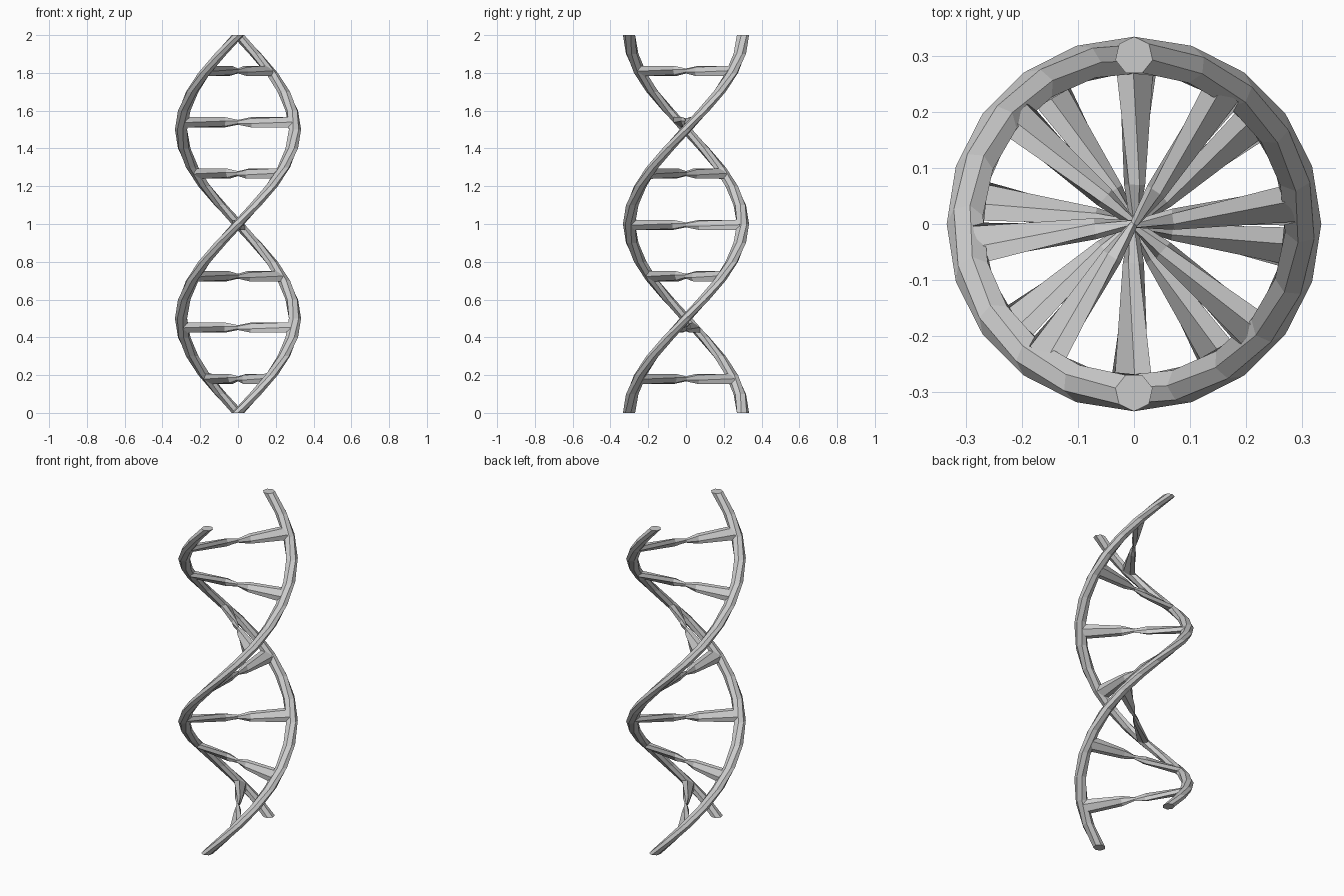
import bpy, bmesh
from math import sin, cos, pi
from mathutils import Vector

if "Cube" in bpy.data.objects:
    bpy.data.objects.remove(bpy.data.objects["Cube"])

R, TUBE, HEIGHT, STEPS = 0.30, 0.034, 2.0, 20


def radial(a):
    return Vector((cos(a), sin(a), 0)), Vector((-sin(a), cos(a), 0))


def loft(bm, rings, cap_start, cap_end):
    loops = [[bm.verts.new(p) for p in ring] for ring in rings]
    n = len(loops[0])
    for a, b in zip(loops, loops[1:]):
        for i in range(n):
            j = (i + 1) % n
            bm.faces.new((a[i], a[j], b[j], b[i]))
    if cap_start:
        bm.faces.new(loops[0][::-1])
    if cap_end:
        bm.faces.new(loops[-1])


def finish(bm, name):
    bmesh.ops.remove_doubles(bm, verts=bm.verts, dist=1e-5)
    bmesh.ops.recalc_face_normals(bm, faces=bm.faces)
    mesh = bpy.data.meshes.new(name)
    bm.to_mesh(mesh)
    bm.free()
    ob = bpy.data.objects.new(name, mesh)
    bpy.context.collection.objects.link(ob)


# Two strands: a horizontal seven-sided section swept one full turn upward
for k in range(2):
    rings = []
    for s in range(STEPS + 1):
        out, tan = radial(pi / 2 + k * pi + 2 * pi * s / STEPS)
        base = out * R + Vector((0, 0, HEIGHT * s / STEPS))
        rings.append([base + TUBE * (out * cos(2 * pi * i / 7) + tan * sin(2 * pi * i / 7))
                      for i in range(7)])
    bm = bmesh.new()
    loft(bm, rings, True, True)
    finish(bm, f"strand_{k + 1}")

# Rung sections: distance from axis, long axis (tangent, up), short axis (tangent, up)
SECTIONS = [
    (0.00, (0.000, 0.013), (0.008, 0.000)),
    (0.07, (0.010, 0.027), (0.016, -0.008)),
    (0.285, (0.037, 0.027), (0.014, -0.017)),
]

# Rungs: two mirrored halves, pinched in the middle and tilting to follow the strands
for r in range(7):
    z = 0.18 + r * 0.2717
    bm = bmesh.new()
    for half in range(2):
        out, tan = radial(pi / 2 + pi * z + half * pi)
        rings = []
        for d, m, n in SECTIONS:
            ring = []
            for i in range(6):
                c, s = cos(pi * i / 3), sin(pi * i / 3)
                ring.append(out * d + tan * (m[0] * c + n[0] * s)
                            + Vector((0, 0, z + m[1] * c + n[1] * s)))
            rings.append(ring)
        loft(bm, rings, False, True)
    finish(bm, f"rung_{r + 1}")
